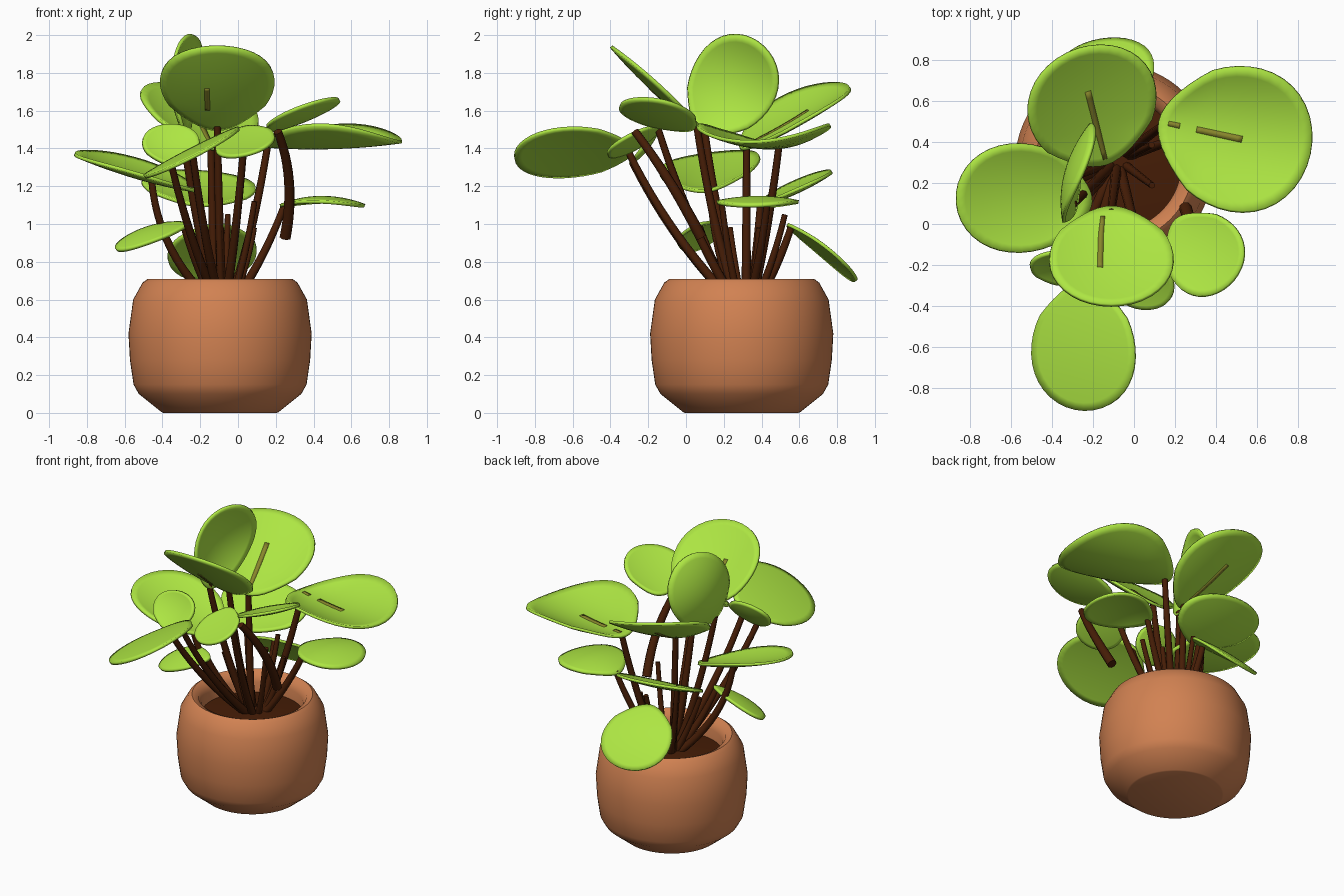
import bpy, bmesh, math
from mathutils import Vector

if "Cube" in bpy.data.objects:
    bpy.data.objects.remove(bpy.data.objects["Cube"])


def material(name, rgb):
    m = bpy.data.materials.new(name)
    m.diffuse_color = (*rgb, 1)
    m.use_nodes = True
    m.node_tree.nodes["Principled BSDF"].inputs["Base Color"].default_value = m.diffuse_color
    return m


GREEN = material("leaf_green", (0.42, 0.79, 0.056))
BROWN = material("stem_brown", (0.062, 0.0125, 0.002))
CLAY = material("terracotta", (0.64, 0.222, 0.084))
OLIVE = material("vein_olive", (0.25, 0.24, 0.025))


def add_mesh(name, bm, mat):
    me = bpy.data.meshes.new(name)
    bmesh.ops.recalc_face_normals(bm, faces=bm.faces)
    bm.to_mesh(me)
    bm.free()
    me.materials.append(mat)
    for p in me.polygons:
        p.use_smooth = True
    ob = bpy.data.objects.new(name, me)
    bpy.context.collection.objects.link(ob)
    return ob


def lathe(name, profile, centre, mat, seg=64):
    bm = bmesh.new()
    rings = [[bm.verts.new((centre[0] + r * math.cos(2 * math.pi * i / seg),
                            centre[1] + r * math.sin(2 * math.pi * i / seg), z))
              for i in range(seg)] for r, z in profile]
    for a, b in zip(rings, rings[1:]):
        for i in range(seg):
            j = (i + 1) % seg
            bm.faces.new((a[i], a[j], b[j], b[i]))
    bm.faces.new(rings[0])
    bm.faces.new(rings[-1])
    ob = add_mesh(name, bm, mat)
    bpy.context.view_layer.objects.active = ob
    ob.select_set(True)
    bpy.ops.object.shade_smooth_by_angle(angle=math.radians(50))
    ob.select_set(False)


def surface(c, L, width, roll, cup):
    """Point function of a cupped blade: u runs base to tip, v side to side, w out of it."""
    c, L, roll = Vector(c), Vector(L), math.radians(roll)
    h = Vector((-L.y, L.x, 0)).normalized()
    up = L.normalized().cross(h)
    S = (h * math.cos(roll) + up * math.sin(roll)) * width
    n = L.cross(S).normalized()
    a = min(cup, .02)
    b = cup if cup > 0 else cup / 2

    def point(u, v, w=0):
        taper = 1 + .12 * u - .35 * max(0, -u - .45)
        return c + L * u + S * v * taper + n * (a * u * u + b * v * v + w)
    return point


def thicken(ob, t):
    mod = ob.modifiers.new("thickness", 'SOLIDIFY')
    mod.thickness = t
    mod.offset = 0


def leaf(name, f, rings=8, seg=40):
    bm = bmesh.new()
    mid = bm.verts.new(f(0, 0))
    prev = None
    for k in range(1, rings + 1):
        r = k / rings
        ring = [bm.verts.new(f(r * math.cos(2 * math.pi * i / seg),
                               r * math.sin(2 * math.pi * i / seg))) for i in range(seg)]
        for i in range(seg):
            j = (i + 1) % seg
            if prev:
                bm.faces.new((prev[i], ring[i], ring[j], prev[j]))
            else:
                bm.faces.new((mid, ring[i], ring[j]))
        prev = ring
    thicken(add_mesh(name, bm, GREEN), 0.018)


def vein(name, f, side, u0, u1, mid=0, w=0.045):
    bm = bmesh.new()
    rows = [[bm.verts.new(f(u0 + (u1 - u0) * i / 10, mid + v, side * .008)) for v in (-w, w)]
            for i in range(11)]
    for p, q in zip(rows, rows[1:]):
        bm.faces.new((p[0], p[1], q[1], q[0]))
    thicken(add_mesh(name, bm, OLIVE), 0.009)


def stem(name, p0, p1, p2, r=0.022):
    p0, p1, p2 = Vector(p0), Vector(p1), Vector(p2)
    cu = bpy.data.curves.new(name, 'CURVE')
    cu.dimensions = '3D'
    cu.bevel_depth = r
    cu.bevel_resolution = 2
    cu.use_fill_caps = True
    sp = cu.splines.new('POLY')
    sp.points.add(12)
    for i, pt in enumerate(sp.points):
        t = i / 12
        pt.co = (*(p0 * (1 - t) ** 2 + p1 * 2 * t * (1 - t) + p2 * t * t), 1)
        pt.radius = 1.2 - 0.35 * t
    cu.materials.append(BROWN)
    bpy.context.collection.objects.link(bpy.data.objects.new(name, cu))


# Pot and soil
POT = (-0.095, 0.295)
lathe("pot", [(0.30, 0), (0.31, 0.004), (0.43, 0.10), (0.458, 0.15), (0.477, 0.28),
              (0.485, 0.42), (0.46, 0.60), (0.41, 0.69), (0.385, 0.708), (0.345, 0.69),
              (0.325, 0.64), (0.325, 0.50)], POT, CLAY)
lathe("soil", [(0.328, 0.52), (0.328, 0.57), (0.08, 0.60)], POT, BROWN)

# Leaves: centre, half length, half width, roll in degrees, cup
LEAVES = {
    "front_top": ((-.11, -.17, 1.705), (0, -.24, .22), .3, 0, .04),
    "back_top": ((-.21, .58, 1.55), (-.07, .28, .17), .32, 8, .06),
    "upright": ((-.33, .25, 1.725), (.04, .15, .24), .235, -90, -.09),
    "right_large": ((.49, .42, 1.405), (.37, -.08, .01), .35, 0, .12),
    "right_front": ((.34, -.14, 1.56), (.13, -.16, .08), .2, 9, .02),
    "left_large": ((-.54, .13, 1.255), (-.33, .02, .1), .265, -7, .05),
    "front_large": ((-.25, -.595, 1.39), (0, -.315, -.02), .28, 27, -.02),
    "front_left_small": ((-.355, -.2, 1.41), (0, .08, .105), .15, 0, .02),
    "front_small": ((.04, -.27, 1.43), (0, -.14, -.075), .16, 14, .01),
    "right_low": ((.445, .385, 1.14), (.22, -.05, 0), .215, 0, -.045),
    "left_low": ((-.465, .06, .955), (-.19, 0, -.065), .115, -20, -.025),
    "back_low": ((-.135, .735, .87), (-.03, .18, -.15), .235, 0, -.03),
    "back_middle": ((-.21, .58, 1.17), (0, .2, .09), .3, 4, .03),
}
# Painted midribs: leaf, side, start, end, sideways shift
VEINS = [("front_top", 1, -.8, .2, -.18), ("front_top", -1, -.45, .08, -.18),
         ("back_top", 1, -.9, .25, 0), ("back_top", -1, -.9, .25, 0),
         ("right_large", 1, -.5, .1, 0), ("right_large", 1, -.87, -.72, 0)]
CENTRE = (-0.08, 0.315)

for name, shape in LEAVES.items():
    f = surface(*shape)
    leaf(name + "_leaf", f)
    for k, (owner, *args) in enumerate(VEINS):
        if owner == name:
            vein(f"{name}_vein_{k}", f, *args)
    if name != "right_front":
        # Stem from the soil to the leaf base, bending outwards first
        far = name == "left_large"
        e = f(-.25 if far else -.9, 0)
        ang = math.atan2(e.y - CENTRE[1], e.x - CENTRE[0])
        s = Vector((CENTRE[0] + .04 * math.cos(ang), CENTRE[1] + .04 * math.sin(ang), .56))
        ctrl = s.lerp(e, .9 if far else .6)
        ctrl.z = s.z + (e.z - s.z) * .42
        stem(name + "_stem", s, ctrl, e)

# Loose drooping stem of the right front leaf
stem("right_front_stem", (.25, .08, .93), (.31, -.08, 1.24), (.21, -.27, 1.49), .026)

# Short bare shoots between the stems
for i in range(6):
    t = i * math.pi / 3 + .4
    d = Vector((math.cos(t), math.sin(t), 0))
    s = Vector((*CENTRE, .56)) + d * .04
    stem(f"shoot_{i + 1}", s, s + d * .1 + Vector((0, 0, .2)),
         s + d * (.14 + .03 * (i % 2)) + Vector((0, 0, .42 + .07 * (i % 3))), .018)
